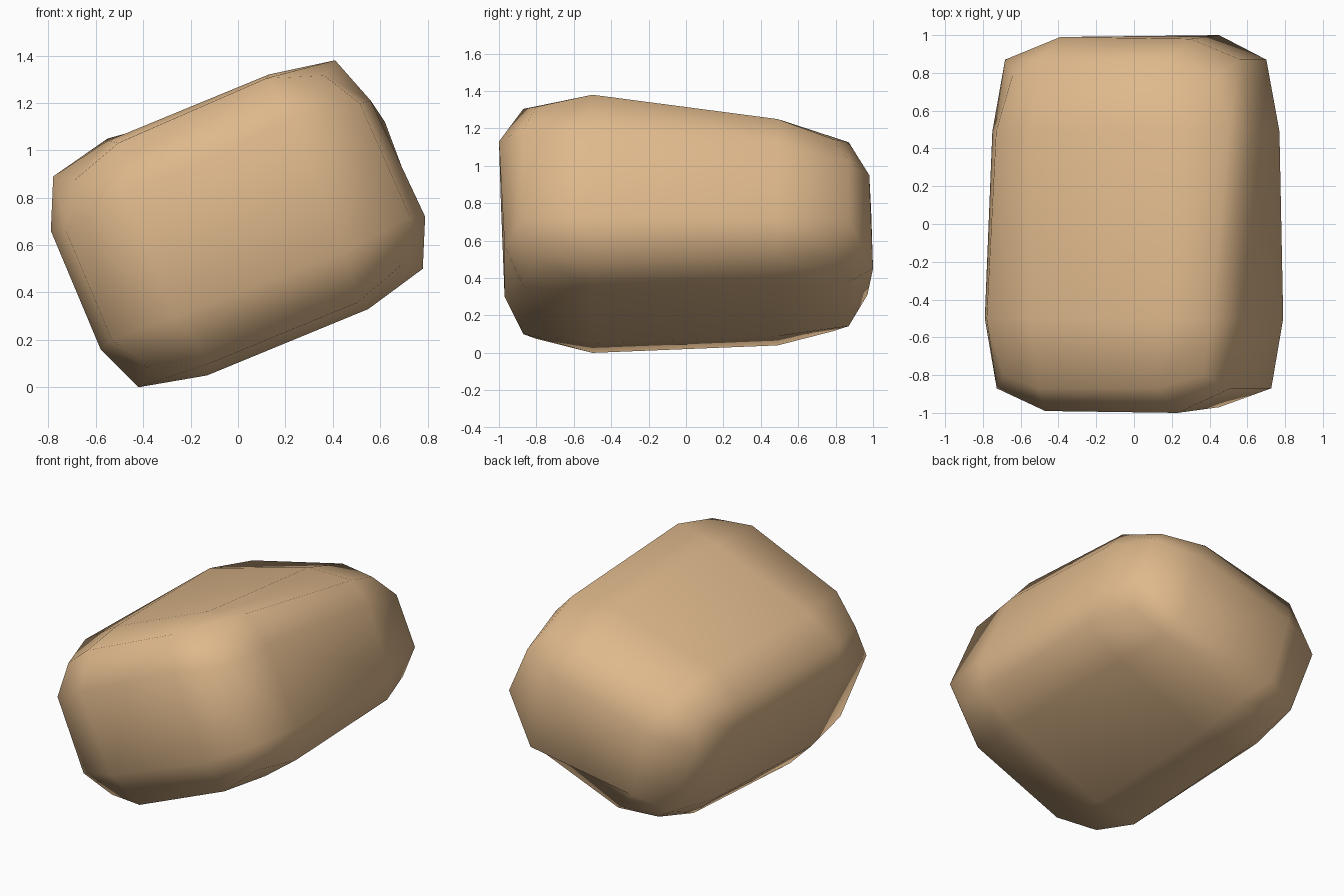
import bpy, bmesh

if "Cube" in bpy.data.objects:
    bpy.data.objects.remove(bpy.data.objects["Cube"])

# Cross-sections (x, z), clockwise from the upper left side: three points per rounded edge
front = [(-.79, .66), (-.78, .89), (-.55, 1.04), (.13, 1.32), (.41, 1.38), (.56, 1.21),
         (.79, .72), (.78, .50), (.55, .33), (-.13, .05), (-.42, 0), (-.58, .16)]
back = [(-.75, .68), (-.73, .89), (-.55, 1.05), (.18, 1.25), (.50, 1.25), (.62, 1.12),
        (.77, .72), (.76, .52), (.53, .35), (-.12, .09), (-.40, .04), (-.56, .18)]

# End rings: depth, scale and top-height factor for the edge and corner points,
# then the end-face points (top left, top right, bottom right, bottom left)
ends = {
    "front": dict(edge=(-.87, .92, 1.06), corner=(-.80, .89, 1.02),
                  cap=[(-.47, -.99, .81), (.23, -1, 1.13), (.45, -.97, .57), (-.26, -.97, .30)]),
    "back": dict(edge=(.87, .91, .86), corner=(.79, .88, .92),
                 cap=[(-.39, .99, .76), (.30, .98, .95), (.45, 1, .45), (-.28, .97, .31)]),
}

bm = bmesh.new()


def end_ring(ring, end):
    pts = []
    for i, (x, z) in enumerate(ring):
        y, s, top = end["corner" if i % 3 == 1 else "edge"]
        flat = top if z > .68 else 1
        pts.append((x * s, y, .68 + (z - .68) * s * flat))
    return pts


def add(pts):
    return [bm.verts.new(p) for p in pts]


# Four rings along the depth, plus the two end faces
rings = [add(end_ring(front, ends["front"])),
         add([(x, -.5, z) for x, z in front]),
         add([(x, .49, z) for x, z in back]),
         add(end_ring(back, ends["back"]))]
for a, b in zip(rings, rings[1:]):
    for i in range(12):
        j = (i + 1) % 12
        bm.faces.new((a[i], a[j], b[j], b[i]))

for ring, name in ((rings[0], "front"), (rings[3], "back")):
    cap = add(ends[name]["cap"])
    bm.faces.new(cap)
    for k in range(4):
        n = (k + 1) % 4
        bm.faces.new((ring[3 * k], ring[3 * k + 1], ring[3 * k + 2], cap[k]))
        bm.faces.new((ring[3 * k + 2], ring[3 * n], cap[n], cap[k]))

bmesh.ops.recalc_face_normals(bm, faces=bm.faces[:])
for f in bm.faces:
    f.smooth = True

mesh = bpy.data.meshes.new("rock")
bm.to_mesh(mesh)
bm.free()
rock = bpy.data.objects.new("rock", mesh)
bpy.context.collection.objects.link(rock)

# Tan stone
stone = bpy.data.materials.new("tan_stone")
stone.diffuse_color = (.73, .48, .26, 1)
stone.use_nodes = True
stone.node_tree.nodes["Principled BSDF"].inputs["Base Color"].default_value = stone.diffuse_color
mesh.materials.append(stone)
